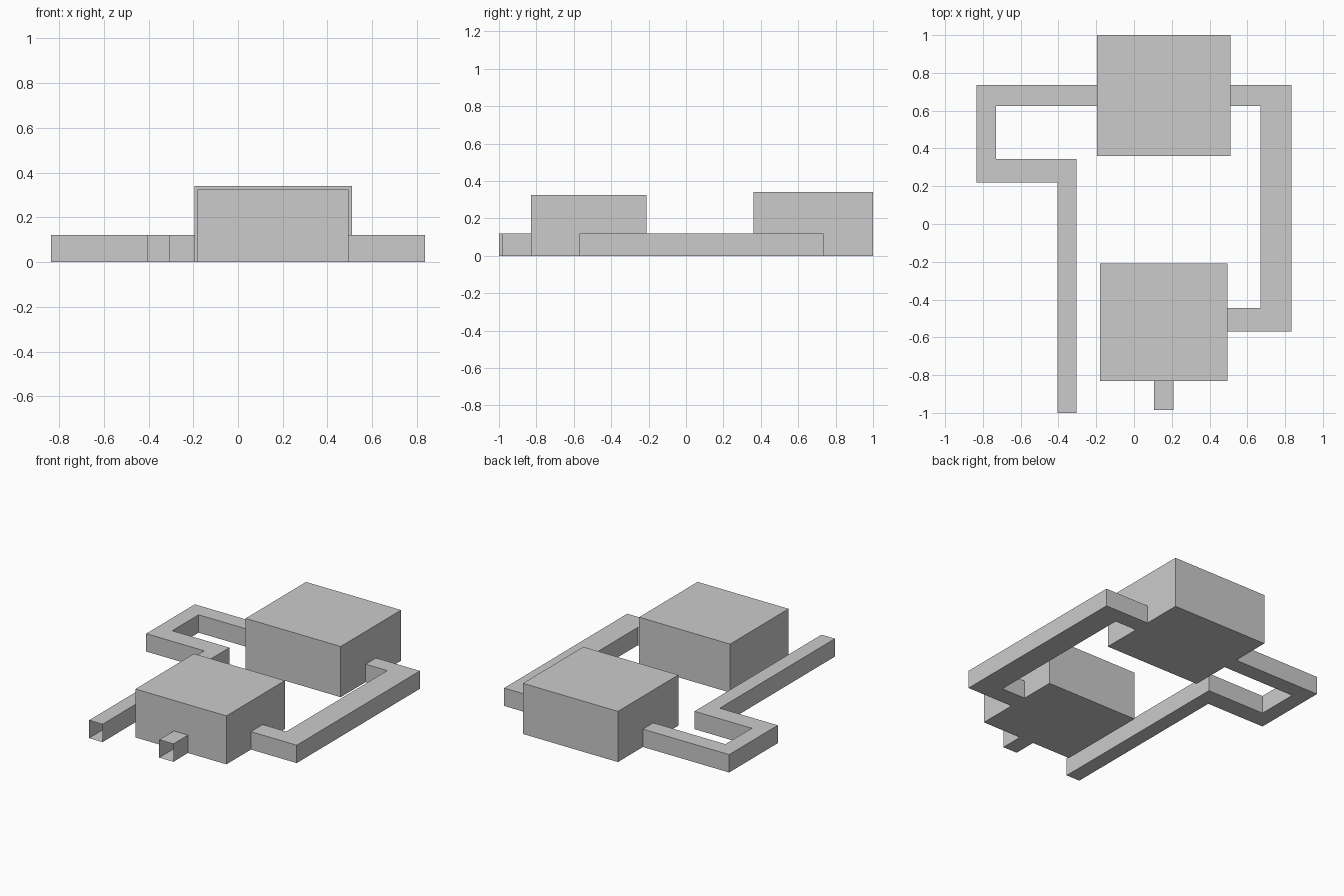
import bpy
import bmesh

if "Cube" in bpy.data.objects:
    bpy.data.objects.remove(bpy.data.objects["Cube"])

DUCT_H = 0.12


def make_object(name, bm):
    mesh = bpy.data.meshes.new(name)
    bm.to_mesh(mesh)
    bm.free()
    obj = bpy.data.objects.new(name, mesh)
    bpy.context.collection.objects.link(obj)
    return obj


def box(name, x0, x1, y0, y1, height):
    bm = bmesh.new()
    bmesh.ops.create_cube(bm, size=1)
    bmesh.ops.scale(bm, vec=(x1 - x0, y1 - y0, height), verts=bm.verts)
    bmesh.ops.translate(bm, vec=((x0 + x1) / 2, (y0 + y1) / 2, height / 2), verts=bm.verts)
    return make_object(name, bm)


def duct(name, left, right):
    """Open-ended square duct between two matching plan outlines."""
    bm = bmesh.new()
    rings = [[bm.verts.new(p) for p in ((*l, 0), (*l, DUCT_H), (*r, DUCT_H), (*r, 0))]
             for l, r in zip(left, right)]
    for a, b in zip(rings, rings[1:]):
        for k in range(4):
            n = (k + 1) % 4
            bm.faces.new((a[k], a[n], b[n], b[k]))
    return make_object(name, bm)


# Two main chambers
box("back_chamber", -0.195, 0.51, 0.36, 1.0, 0.34)
box("front_chamber", -0.18, 0.495, -0.83, -0.21, 0.325)

# Corridor joining both chambers on the right
duct("right_corridor",
     [(0.51, 0.735), (0.835, 0.735), (0.835, -0.57), (0.495, -0.57)],
     [(0.51, 0.625), (0.67, 0.625), (0.67, -0.445), (0.495, -0.445)])

# Winding corridor from the back chamber to an open front end
duct("left_corridor",
     [(-0.195, 0.625), (-0.73, 0.625), (-0.73, 0.345), (-0.305, 0.345), (-0.305, -1.0)],
     [(-0.195, 0.735), (-0.835, 0.735), (-0.835, 0.22), (-0.405, 0.22), (-0.405, -1.0)])

# Short open entrance on the front chamber
duct("front_entrance",
     [(0.21, -0.83), (0.21, -0.985)],
     [(0.105, -0.83), (0.105, -0.985)])
